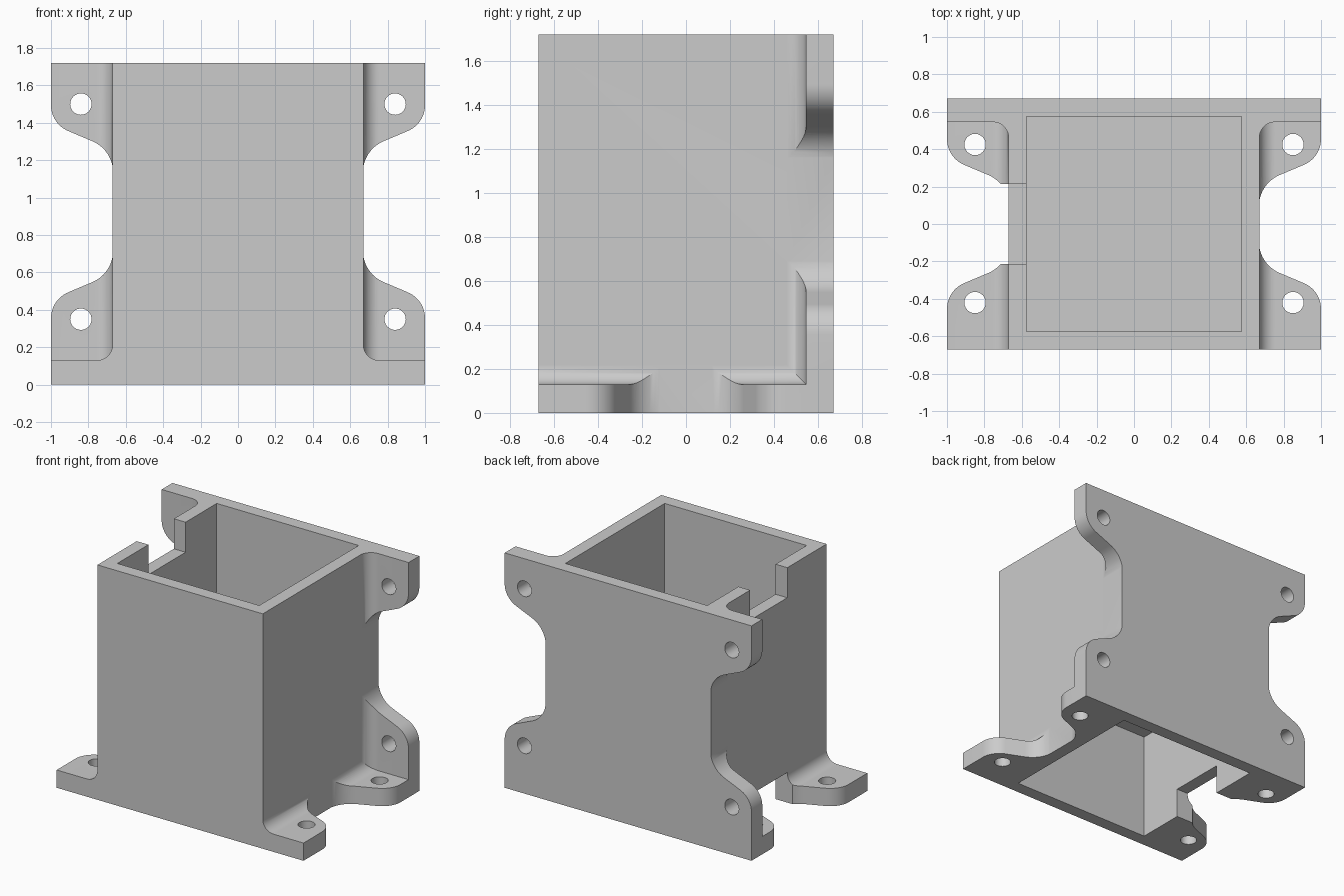
import bpy, bmesh, math
from mathutils import Vector

cube = bpy.data.objects.get("Cube")
if cube:
    bpy.data.objects.remove(cube, do_unlink=True)

WALL, INNER, HEIGHT = 0.67, 0.575, 1.72
PLATE, NOTCH = 0.13, 0.22

grey = bpy.data.materials.new("plain_grey")
grey.use_nodes = True
grey.diffuse_color = (0.6, 0.6, 0.6, 1)
grey.node_tree.nodes["Principled BSDF"].inputs["Base Color"].default_value = (0.6, 0.6, 0.6, 1)


def rounded(corners, steps=12):
    """Outline from (a, b, tangent length) corners, with arcs where the length is not 0."""
    out = []
    for i, (a, b, t) in enumerate(corners):
        p = Vector((a, b))
        if not t:
            out.append(p)
            continue
        u = (Vector(corners[i - 1][:2]) - p).normalized()
        v = (Vector(corners[(i + 1) % len(corners)][:2]) - p).normalized()
        half = u.angle(v) / 2
        centre = p + (u + v).normalized() * t / math.cos(half)
        radius = t * math.tan(half)
        start, sweep = p + u * t - centre, math.pi - 2 * half
        turn = sweep if u.x * v.y - u.y * v.x < 0 else -sweep
        for k in range(steps + 1):
            c, s = math.cos(turn * k / steps), math.sin(turn * k / steps)
            d = Vector((c * start.x - s * start.y, s * start.x + c * start.y))
            out.append(centre + d.normalized() * radius)
    return out


def mirrored(right):
    return right + [(-a, b, t) for a, b, t in reversed(right)]


def prism(name, outline, axis, low, high):
    """Extrude an outline along z (outline is x, y) or y (outline is x, z)."""
    bm = bmesh.new()
    place = (lambda p, c: (p[0], p[1], c)) if axis == "z" else (lambda p, c: (p[0], c, p[1]))
    face = bm.faces.new([bm.verts.new(place(p, low)) for p in outline])
    new = bmesh.ops.extrude_face_region(bm, geom=[face])["geom"]
    shift = Vector(place((0, 0), high - low))
    bmesh.ops.translate(bm, vec=shift, verts=[g for g in new if isinstance(g, bmesh.types.BMVert)])
    bmesh.ops.recalc_face_normals(bm, faces=bm.faces)
    mesh = bpy.data.meshes.new(name)
    bm.to_mesh(mesh)
    bm.free()
    mesh.materials.append(grey)
    obj = bpy.data.objects.new(name, mesh)
    bpy.context.collection.objects.link(obj)
    return obj


def box(name, x0, x1, y0, y1, z0, z1):
    return prism(name, [(x0, y0), (x1, y0), (x1, y1), (x0, y1)], "z", z0, z1)


def combine(target, tool, operation):
    mod = target.modifiers.new(operation.lower(), "BOOLEAN")
    mod.operation, mod.object, mod.solver = operation, tool, "EXACT"
    bpy.context.view_layer.objects.active = target
    bpy.ops.object.modifier_apply(modifier=mod.name)
    bpy.data.objects.remove(tool, do_unlink=True)


def ears(bottom, low, high, top):
    """Plate outline with a waist between two pairs of rounded ears."""
    rise = 0.14
    waist = WALL - 0.002
    return rounded(mirrored([
        (1, bottom, 0), (1, low - rise, 0.1), (waist, low, 0.12),
        (waist, high, 0.12), (1, high + rise, 0.1), (1, top, 0)]))


def circle(x, y, r=0.057, n=40):
    return [(x + r * math.cos(math.tau * i / n), y + r * math.sin(math.tau * i / n)) for i in range(n)]


# Box body
bracket = box("mounting_bracket", -WALL, WALL, -WALL, WALL, 0, HEIGHT)

# Foot plate, filleted into the side walls
foot = prism("foot_plate", rounded(mirrored([
    (1, 0, 0), (1, PLATE, 0), (WALL, PLATE, 0.085), (WALL, PLATE + 0.086, 0)])), "y", -WALL, WALL)
combine(foot, prism("foot_outline", ears(-WALL, -0.215, 0.215, WALL), "z", -0.1, 0.5), "INTERSECT")

# Back plate, filleted into the side walls
inner = WALL - PLATE + 0.005
back = prism("back_plate", rounded(mirrored([
    (1, WALL, 0), (1, inner, 0), (WALL, inner, 0.085), (WALL, inner - 0.086, 0)])), "z", 0, HEIGHT)
combine(back, prism("back_outline", ears(0, 0.595, 1.255, HEIGHT), "y", 0.2, 0.9), "INTERSECT")

combine(bracket, foot, "UNION")
combine(bracket, back, "UNION")

# Pockets above and below the middle floor, with a cable notch in the right wall at each end
for z0, z1, n0, n1 in ((-0.1, 0.8, -0.1, NOTCH), (0.9, 1.9, HEIGHT - NOTCH, 1.9)):
    combine(bracket, box("pocket", -INNER, INNER, -INNER, INNER, z0, z1), "DIFFERENCE")
    combine(bracket, box("notch", -0.8, -0.5, -0.215, 0.215, n0, n1), "DIFFERENCE")

# Screw holes
for side in (-1, 1):
    for y in (-0.42, 0.425):
        combine(bracket, prism("foot_hole", circle(side * 0.85, y), "z", -0.1, 0.2), "DIFFERENCE")
    for z in (0.35, 1.5):
        combine(bracket, prism("back_hole", circle(side * 0.84, z), "y", 0.5, 0.8), "DIFFERENCE")

bpy.ops.object.select_all(action="DESELECT")
bracket.select_set(True)
bpy.context.view_layer.objects.active = bracket
bpy.ops.object.shade_smooth_by_angle(angle=math.radians(30))
